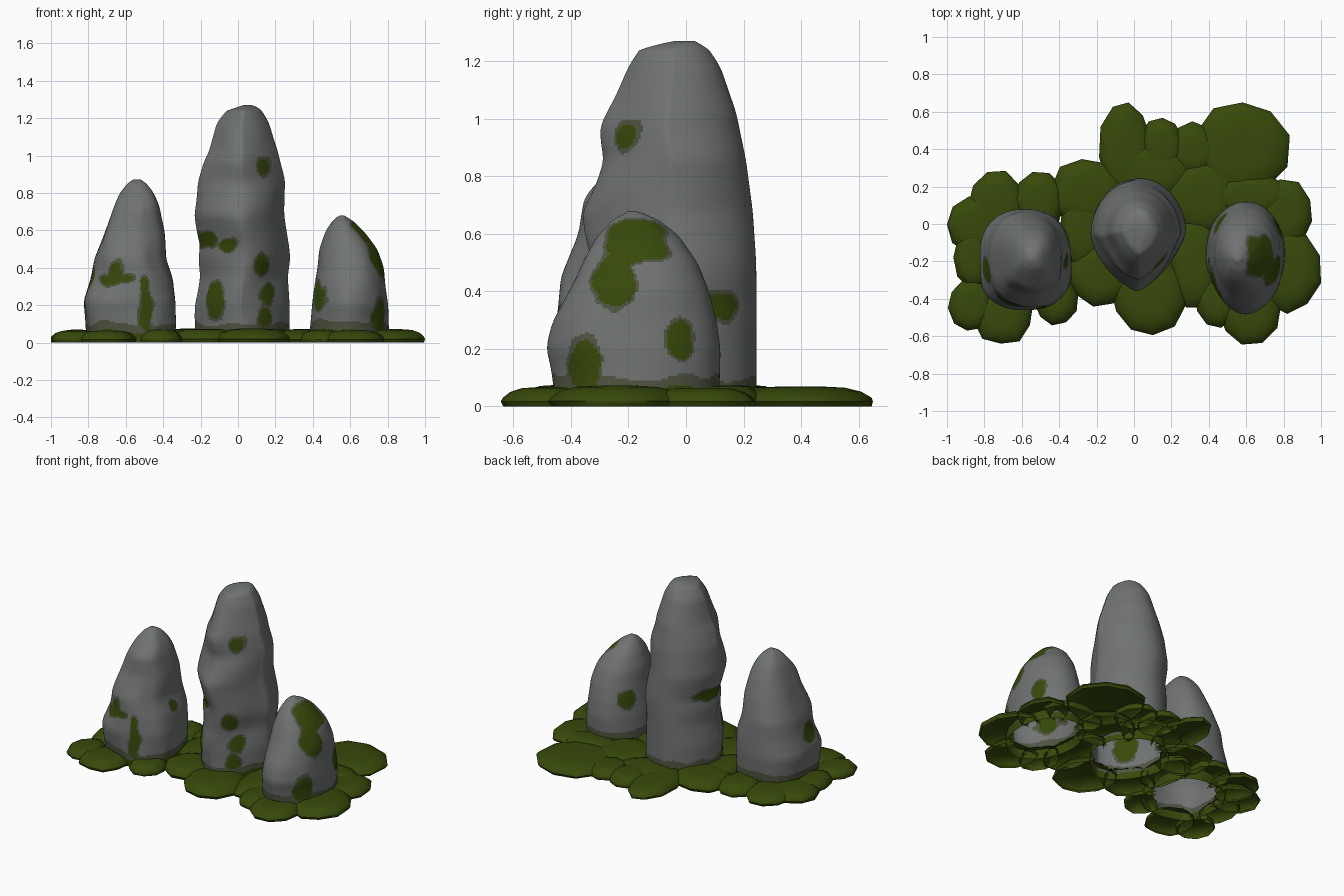
import bpy, bmesh, math, random
from mathutils import Vector, noise

if "Cube" in bpy.data.objects:
    bpy.data.objects.remove(bpy.data.objects["Cube"])

random.seed(4)


def material(name, rgb):
    m = bpy.data.materials.new(name)
    m.diffuse_color = (*rgb, 1)
    m.use_nodes = True
    m.node_tree.nodes["Principled BSDF"].inputs["Base Color"].default_value = m.diffuse_color
    return m


STONE = material("grey stone", (0.160, 0.172, 0.165))
MOSS = material("moss green", (0.038, 0.067, 0.003))
EDGE = material("moss fringe", (0.080, 0.088, 0.052))


def finish(bm, name, mats, angle):
    me = bpy.data.meshes.new(name)
    bm.to_mesh(me)
    bm.free()
    for m in mats:
        me.materials.append(m)
    ob = bpy.data.objects.new(name, me)
    bpy.context.collection.objects.link(ob)
    bpy.ops.object.select_all(action='DESELECT')
    ob.select_set(True)
    bpy.context.view_layer.objects.active = ob
    bpy.ops.object.shade_smooth_by_angle(angle=math.radians(angle))
    return ob


def skin(bm, rings):
    """Rings run upwards and counter-clockwise, so faces point outwards."""
    for a, b in zip(rings, rings[1:]):
        n = len(a)
        for i in range(n):
            bm.faces.new((a[i], a[(i + 1) % n], b[(i + 1) % n], b[i]))
    bm.faces.new(rings[-1])


def sample(levels, z):
    for a, b in zip(levels, levels[1:]):
        if z <= b[0]:
            t = max(0, (z - a[0]) / (b[0] - a[0]))
            return [p + (q - p) * t for p, q in zip(a[1:], b[1:])]
    return list(levels[-1][1:])


def power(v, p):
    return math.copysign(abs(v) ** p, v)


FOOTPRINTS = []


def rock(name, levels, p_front, p_back, patches, seed, rough):
    """levels: z, left x, right x, front y, back y. Hollow underneath.
    patches: side (F, L or R), position along the side, z, half width, half height."""
    l, r, f, b = levels[0][1:]
    FOOTPRINTS.append(((l + r) / 2, (f + b) / 2, (r - l) / 2, (b - f) / 2))
    bm = bmesh.new()
    top = levels[-1][0]
    rings, n = [], 150
    steps = int(top / 0.008)
    for k in range(steps):
        z = top * k / (steps - 1)
        s = [sample(levels, z + d) for d in (-0.02, 0, 0.02)] if z < top - 0.06 else [sample(levels, z)]
        l, r, f, b = [sum(v) / len(s) for v in zip(*s)]
        cx, cy, hx, hy = (l + r) / 2, (f + b) / 2, (r - l) / 2, (b - f) / 2
        ring = []
        for i in range(n):
            t = math.tau * i / n
            c, sn = math.cos(t), math.sin(t)
            # blend the cross-section power from front to back
            w = min(1, max(0, sn * 2 + .5))
            p = p_front + (p_back - p_front) * w
            x, y = power(c, p) * hx, power(sn, p) * hy
            # lumps only on the front
            lump = noise.noise(Vector((c * 1.3 + seed, sn * 1.3, z * 4.5)))
            g = 1 + rough * lump * (1.0 - w)
            ring.append(bm.verts.new((cx + x * g, cy + y * g, z)))
        rings.append(ring)
    skin(bm, rings)
    # moss patches and mossy foot
    for fc in bm.faces:
        c = fc.calc_center_median()
        l, r, f, b = sample(levels, c.z)
        wob = noise.noise(c * 13 + Vector((seed, 0, 0)))
        foot = c.z + 0.035 * noise.noise(c * 8)
        best = 9
        for side, u, z, ru, rz in patches:
            if side == 'F':
                on, v = c.y < (f + b) / 2, c.x
            elif side == 'R':
                on, v = c.x > (l + r) / 2, c.y
            else:
                on, v = c.x < (l + r) / 2, c.y
            if on:
                d = math.hypot((v - u) / ru, (c.z - z) / rz)
                best = min(best, (d - 1) * min(ru, rz) + wob * 0.022)
        if best < 0 or foot < 0.06:
            fc.material_index = 1
        elif best < 0.01 or foot < 0.105:
            fc.material_index = 2
    finish(bm, name, (STONE, MOSS, EDGE), 40)


# tall centre stone
rock("centre_stone", [
    (0, -.23, .28, -.33, .245), (.2, -.23, .275, -.335, .245), (.35, -.205, .265, -.32, .245),
    (.45, -.21, .28, -.33, .245), (.52, -.20, .275, -.33, .243), (.68, -.235, .25, -.355, .232),
    (.86, -.21, .25, -.29, .208), (.97, -.18, .22, -.30, .185), (1.02, -.155, .21, -.28, .175),
    (1.18, -.11, .16, -.20, .12), (1.24, -.06, .125, -.16, .08), (1.26, .0, .10, -.09, .05),
    (1.27, .03, .07, -.04, .03)], 1.4, 1.05, [
    ('F', -.16, .555, .045, .04), ('F', -.05, .52, .045, .035), ('F', .13, .42, .035, .06),
    ('F', -.12, .22, .04, .09), ('F', .16, .25, .035, .06), ('F', .14, .15, .03, .05),
    ('F', .14, .94, .032, .05), ('R', .12, .345, .05, .055), ('L', -.0, .535, .12, .03)], 3.1, .08)

# left stone
rock("left_stone", [
    (0, -.81, -.34, -.45, .07), (.22, -.83, -.335, -.46, .08), (.34, -.79, -.345, -.44, .07),
    (.45, -.77, -.385, -.43, .06), (.6, -.71, -.395, -.37, .02), (.73, -.66, -.42, -.35, -.03),
    (.8, -.63, -.45, -.29, -.07), (.85, -.59, -.49, -.24, -.12), (.872, -.56, -.52, -.20, -.16)],
    .8, .85, [
    ('F', -.65, .38, .045, .055), ('F', -.65, .34, .07, .028), ('F', -.49, .16, .035, .1),
    ('F', -.5, .31, .02, .03), ('L', -.25, .33, .06, .06), ('R', -.2, .38, .03, .03)], 7.7, .08)

# right stone
rock("right_stone", [
    (0, .38, .81, -.455, .115), (.2, .395, .805, -.48, .12), (.3, .41, .79, -.455, .105),
    (.4, .425, .78, -.41, .08), (.5, .435, .745, -.36, .04), (.6, .47, .67, -.30, -.03),
    (.65, .505, .615, -.25, -.10), (.672, .53, .58, -.21, -.15), (.68, .545, .565, -.20, -.18)],
    1.0, .95, [
    ('R', -.17, .57, .11, .075), ('R', -.25, .43, .065, .1), ('R', -.02, .23, .045, .065),
    ('R', -.35, .14, .055, .1), ('F', .44, .25, .03, .06), ('L', .0, .31, .05, .06)], 12.3, .06)

# overlapping moss pads around the stones: x, y, half width, half depth
PADS = [
    (-.83, .0, .17, .16), (-.73, .1, .15, .18), (-.51, .12, .14, .16), (-.25, .17, .2, .18),
    (-.05, .4, .14, .26), (.15, .42, .12, .15), (.32, .4, .13, .14), (.57, .4, .26, .26),
    (.80, .05, .16, .19), (.82, -.24, .18, .23), (.62, -.46, .17, .18), (.45, -.4, .12, .15),
    (.33, -.2, .14, .25), (.36, .15, .2, .2), (.08, -.38, .2, .22), (-.18, -.27, .17, .17),
    (-.42, -.4, .12, .14), (-.70, -.48, .16, .165), (-.87, -.43, .12, .14), (-.86, -.18, .1, .17),
    (.1, .28, .22, .16), (-.28, -.02, .12, .21), (.62, .15, .22, .12)]
PROFILE = [(.95, .0), (1, .018), (.95, .033), (.82, .053), (.6, .067), (.3, .071)]
bm = bmesh.new()
for x, y, rx, ry in PADS:
    n = 10
    h = random.uniform(.9, 1.06)
    spin = random.uniform(0, math.tau)
    radii = [random.uniform(.96, 1.07) for _ in range(n)]
    rings = []
    for r, z in PROFILE:
        rings.append([bm.verts.new((
            max(-1, min(1, x + rx * r * radii[i] * math.cos(spin + math.tau * i / n))),
            max(-.65, min(.65, y + ry * r * radii[i] * math.sin(spin + math.tau * i / n))),
            z * h)) for i in range(n)])
    skin(bm, rings)

# open the pads inside each hollow stone
bmesh.ops.triangulate(bm, faces=bm.faces[:])
bmesh.ops.subdivide_edges(bm, edges=bm.edges[:], cuts=1, use_grid_fill=True)
hidden = [fc for fc in bm.faces if any(
    math.hypot((fc.calc_center_median().x - cx) / hx, (fc.calc_center_median().y - cy) / hy) < .84
    for cx, cy, hx, hy in FOOTPRINTS)]
bmesh.ops.delete(bm, geom=hidden, context='FACES')
finish(bm, "moss_pads", (MOSS,), 50)
